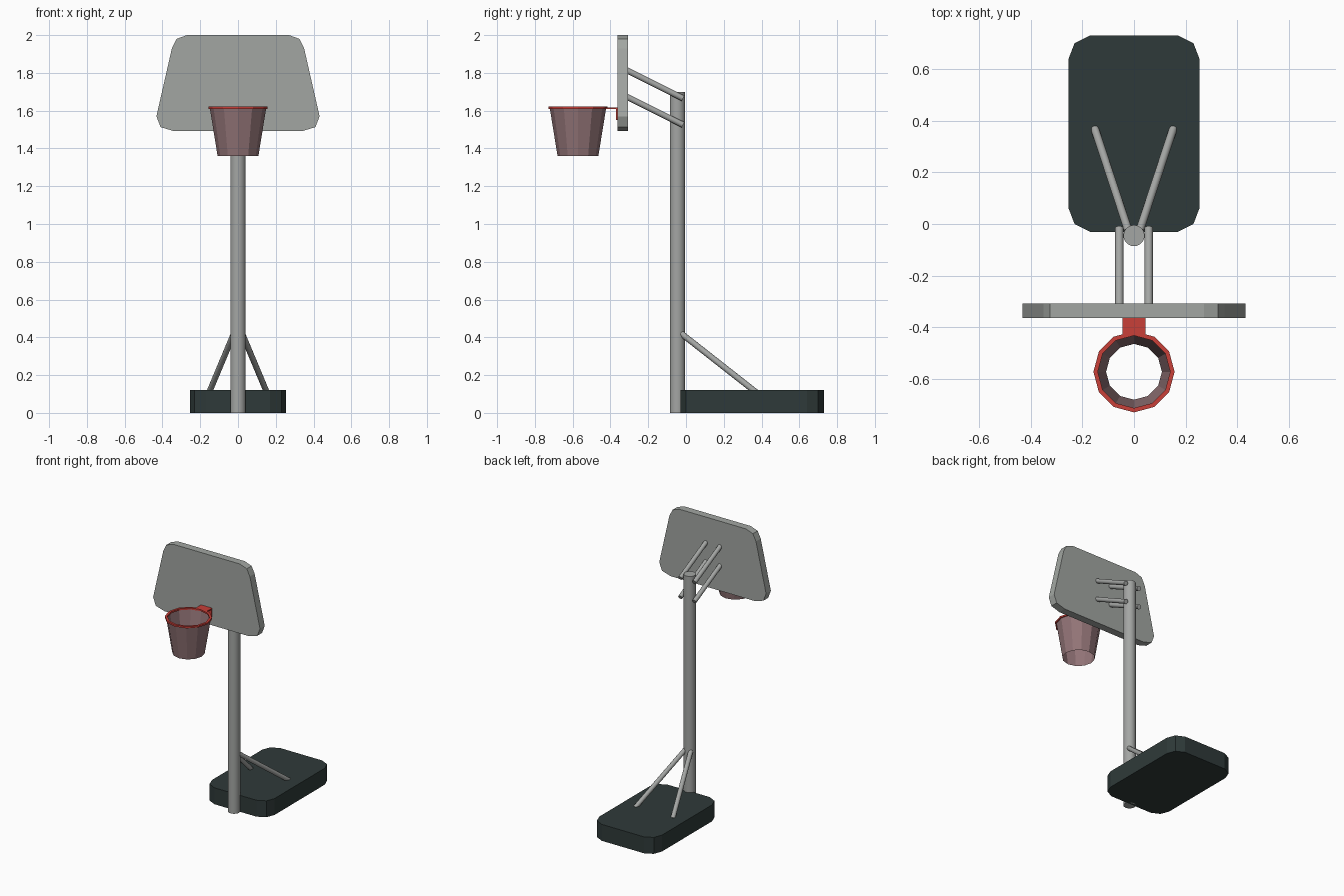
import bpy, bmesh, math
from mathutils import Vector

if "Cube" in bpy.data.objects:
    bpy.data.objects.remove(bpy.data.objects["Cube"])


def mat(name, rgb):
    m = bpy.data.materials.new(name)
    m.diffuse_color = (*rgb, 1)
    m.use_nodes = True
    m.node_tree.nodes["Principled BSDF"].inputs["Base Color"].default_value = m.diffuse_color
    return m


STEEL = mat("grey steel", (0.37, 0.38, 0.37))
BOARD = mat("board grey", (0.36, 0.38, 0.36))
DARK = mat("dark base", (0.028, 0.042, 0.041))
RED = mat("rim red", (0.58, 0.05, 0.04))
NET = mat("net pink", (0.29, 0.175, 0.185))


def finish(name, bm, material, smooth=False):
    bmesh.ops.recalc_face_normals(bm, faces=bm.faces)
    me = bpy.data.meshes.new(name)
    bm.to_mesh(me)
    bm.free()
    me.materials.append(material)
    ob = bpy.data.objects.new(name, me)
    bpy.context.collection.objects.link(ob)
    if smooth:
        bpy.ops.object.select_all(action='DESELECT')
        bpy.context.view_layer.objects.active = ob
        ob.select_set(True)
        bpy.ops.object.shade_smooth_by_angle(angle=math.radians(40))
    return ob


def prism(name, outline, offset, material):
    bm = bmesh.new()
    f = bm.faces.new([bm.verts.new(p) for p in outline])
    r = bmesh.ops.extrude_face_region(bm, geom=[f])
    vs = [v for v in r["geom"] if isinstance(v, bmesh.types.BMVert)]
    bmesh.ops.translate(bm, verts=vs, vec=offset)
    # extrusion keeps the start cap, so the solid is closed
    return finish(name, bm, material)


def box(name, lo, hi, material):
    (x0, y0, z0), (x1, y1, z1) = lo, hi
    return prism(name, [(x0, y0, z0), (x1, y0, z0), (x1, y1, z0), (x0, y1, z0)],
                 (0, 0, z1 - z0), material)


def tube(name, a, b, r, sides, material):
    a, b = Vector(a), Vector(b)
    bm = bmesh.new()
    bmesh.ops.create_cone(bm, cap_ends=True, segments=sides, radius1=r, radius2=r,
                          depth=(b - a).length)
    q = Vector((0, 0, 1)).rotation_difference(b - a)
    for v in bm.verts:
        v.co = q @ v.co + (a + b) / 2
    return finish(name, bm, material, True)


def lathe(name, profile, center, sides, material, closed):
    bm = bmesh.new()
    rings = []
    for r, z in profile:
        rings.append([bm.verts.new((center[0] + r * math.cos(math.tau * i / sides),
                                    center[1] + r * math.sin(math.tau * i / sides), z))
                      for i in range(sides)])
    n = len(rings)
    for k in range(n if closed else n - 1):
        p, q = rings[k], rings[(k + 1) % n]
        for i in range(sides):
            j = (i + 1) % sides
            bm.faces.new((p[i], p[j], q[j], q[i]))
    return finish(name, bm, material)


# weighted base with rounded corners
c = [(0.17, 0.38), (0.23, 0.35), (0.253, 0.29)]
quarter = c[::-1]
plan = (quarter + [(-x, y) for x, y in c] + [(-x, -y) for x, y in quarter]
        + [(x, -y) for x, y in c])
prism("base", [(x, y + 0.35, 0) for x, y in plan], (0, 0, 0.12), DARK)

# pole
tube("pole", (0, -0.045, 0), (0, -0.045, 1.70), 0.041, 20, STEEL)

# pole braces and backboard arms
for s, side in ((-1, "left"), (1, "right")):
    tube(side + "_brace", (s * 0.022, -0.025, 0.42), (s * 0.152, 0.37, 0.11), 0.016, 12, STEEL)
    for z, level in ((1.525, "lower"), (1.665, "upper")):
        tube(f"{side}_{level}_arm", (s * 0.057, -0.015, z), (s * 0.057, -0.32, z + 0.152),
             0.016, 12, STEEL)

# backboard
half = [(0.34, 1.492), (0.41, 1.513), (0.432, 1.57), (0.35, 1.93), (0.325, 1.98), (0.27, 2.0)]
prism("backboard", [(x, -0.363, z) for x, z in half] +
      [(-x, -0.363, z) for x, z in half[::-1]], (0, 0.055, 0), BOARD)

# rim, net and bracket
hoop = (0, -0.572)
lathe("rim", [(0.157, 1.61), (0.157, 1.622), (0.14, 1.622), (0.14, 1.61)], hoop, 12, RED, True)
lathe("net", [(0.149, 1.612), (0.108, 1.36)], hoop, 12, NET, False)
box("rim_bracket", (-0.045, -0.425, 1.61), (0.045, -0.362, 1.618), RED)
box("bracket_plate", (-0.045, -0.37, 1.55), (0.045, -0.362, 1.612), RED)
